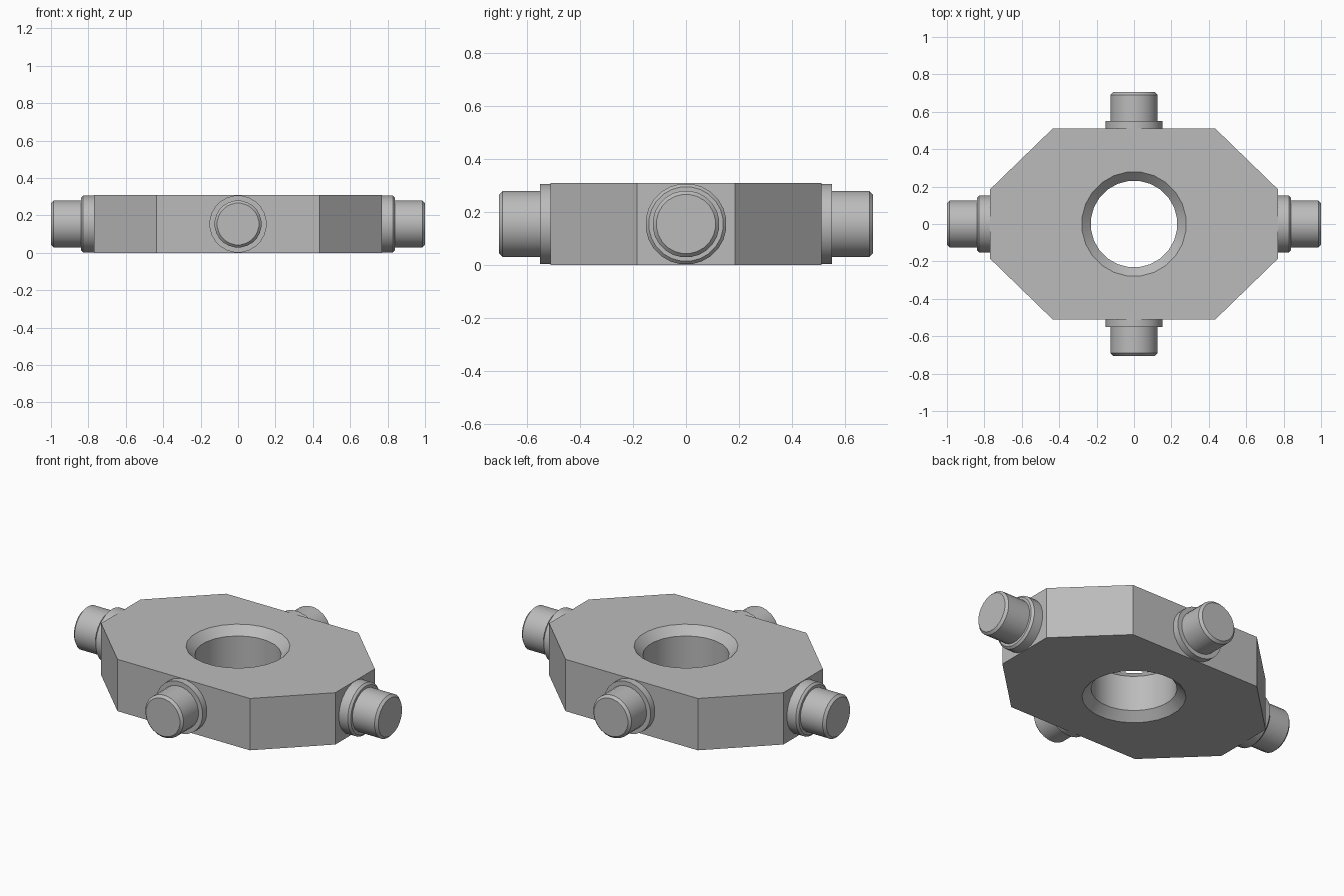
import bpy
import bmesh
from math import radians, cos, sin, tau
from mathutils import Matrix

cube = bpy.data.objects.get("Cube")
if cube:
    bpy.data.objects.remove(cube, do_unlink=True)

HEIGHT = 0.308
MID = HEIGHT / 2

steel = bpy.data.materials.new("grey_steel")
steel.use_nodes = True
steel.diffuse_color = (0.5, 0.5, 0.5, 1)
steel.node_tree.nodes["Principled BSDF"].inputs["Base Color"].default_value = (0.5, 0.5, 0.5, 1)


def finish(bm, name):
    """Turn a bmesh into a smooth-shaded object with sharp edges kept."""
    bmesh.ops.recalc_face_normals(bm, faces=bm.faces)
    mesh = bpy.data.meshes.new(name)
    bm.to_mesh(mesh)
    bm.free()
    mesh.materials.append(steel)
    obj = bpy.data.objects.new(name, mesh)
    bpy.context.collection.objects.link(obj)
    bpy.ops.object.select_all(action="DESELECT")
    obj.select_set(True)
    bpy.context.view_layer.objects.active = obj
    bpy.ops.object.shade_smooth_by_angle(angle=radians(30))
    return obj


def lathe(profile, sides, name, matrix=Matrix()):
    """Closed solid of revolution from (radius, height) pairs."""
    bm = bmesh.new()
    rings = [[bm.verts.new((r * cos(tau * (i + 0.5) / sides), r * sin(tau * (i + 0.5) / sides), h))
              for i in range(sides)] for r, h in profile]
    for low, high in zip(rings, rings[1:]):
        for i in range(sides):
            j = (i + 1) % sides
            bm.faces.new((low[i], low[j], high[j], high[i]))
    bm.faces.new(rings[0])
    bm.faces.new(rings[-1])
    bm.transform(matrix)
    return finish(bm, name)


# Eight-sided plate
outline = [(0.435, 0.51), (0.77, 0.185)]
quarter = outline + [(x, -y) for x, y in reversed(outline)]
corners = quarter + [(-x, -y) for x, y in quarter]
bm = bmesh.new()
base = bm.faces.new([bm.verts.new((x, y, 0)) for x, y in corners])
top = bmesh.ops.extrude_face_region(bm, geom=[base])["geom"]
bmesh.ops.translate(bm, vec=(0, 0, HEIGHT), verts=[v for v in top if isinstance(v, bmesh.types.BMVert)])
plate = finish(bm, "plate")

# Central bore, chamfered at both mouths
bore = lathe([(0.38, -0.1), (0.232, 0.048), (0.232, HEIGHT - 0.048), (0.38, HEIGHT + 0.1)],
             24, "bore_cutter")
bore.hide_render = True
cut = plate.modifiers.new("bore", "BOOLEAN")
cut.object = bore
cut.solver = "EXACT"
bpy.ops.object.select_all(action="DESELECT")
plate.select_set(True)
bpy.context.view_layer.objects.active = plate
bpy.ops.object.modifier_apply(modifier=cut.name)
bpy.data.objects.remove(bore, do_unlink=True)
bpy.ops.object.shade_smooth_by_angle(angle=radians(30))

# Four trunnions: name, turn about z, plate edge, collar end, collar chamfer, pin end
trunnions = [("left", 0, 0.77, 0.84, 0.012, 1.0), ("back", 90, 0.51, 0.55, 0, 0.705),
             ("right", 180, 0.77, 0.84, 0.012, 1.0), ("front", 270, 0.51, 0.55, 0, 0.705)]
for side, turn, edge, collar_end, chamfer, pin_end in trunnions:
    place = (Matrix.Translation((0, 0, MID)) @ Matrix.Rotation(radians(turn), 4, "Z")
             @ Matrix.Rotation(radians(90), 4, "Y"))
    collar = [(0.153, edge - 0.02), (0.153, collar_end - chamfer)]
    if chamfer:
        collar.append((0.153 - chamfer, collar_end))
    lathe(collar, 24, side + "_collar", place)
    lathe([(0.126, edge), (0.126, pin_end - 0.014), (0.112, pin_end)], 24, side + "_pin", place)
